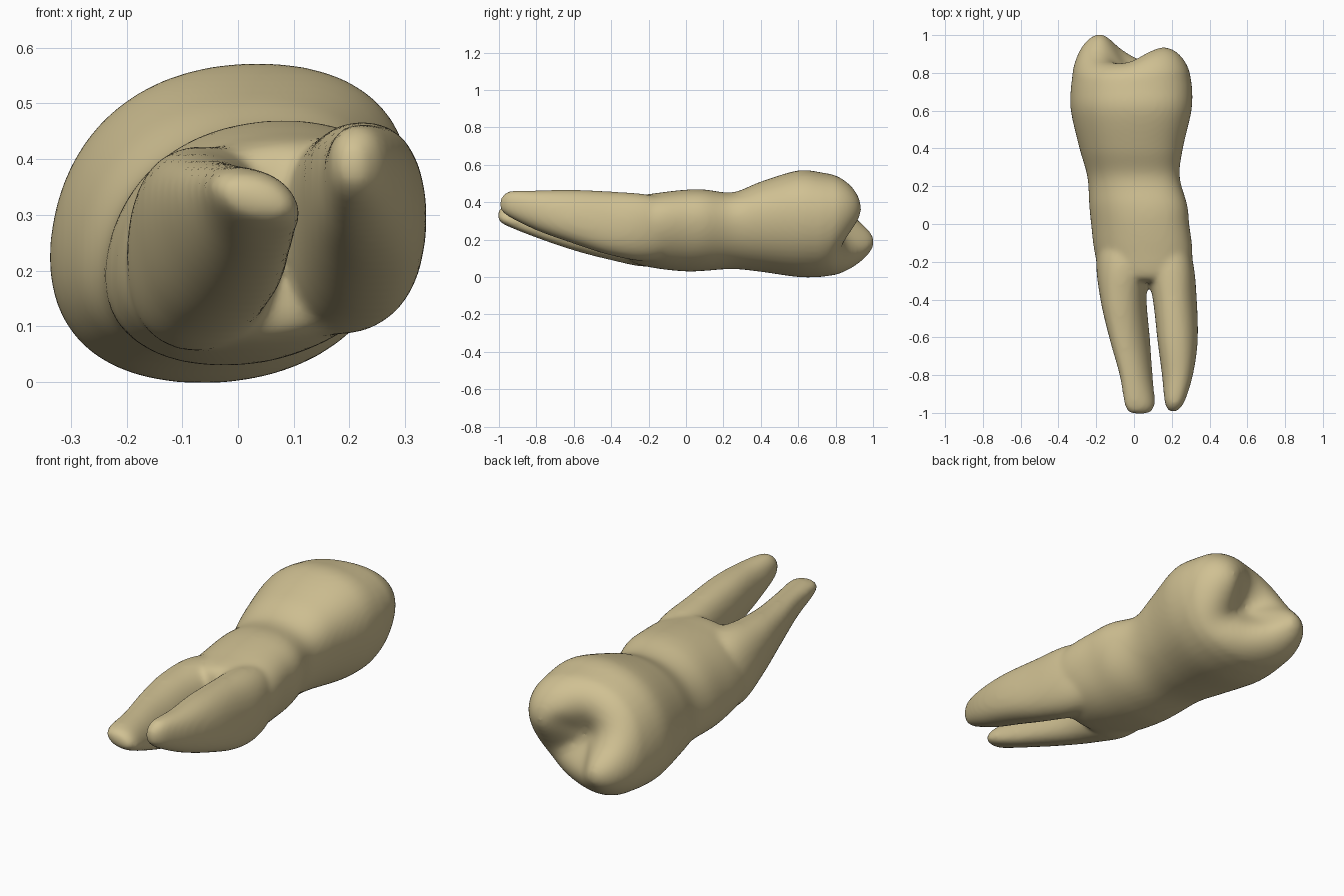
import bpy, bmesh, math

if "Cube" in bpy.data.objects:
    bpy.data.objects.remove(bpy.data.objects["Cube"])

N = 48  # points around each cross-section

# cross-sections: y, x min, x max, z min, z max, sideways skew
BODY = [(-0.31, -0.12, 0.24, 0.12, 0.36, 0.03), (-0.28, -0.17, 0.29, 0.075, 0.425, 0.04),
        (-0.15, -0.207, 0.308, 0.045, 0.45, 0.05),
        (0.0, -0.225, 0.29, 0.03, 0.467, 0.055), (0.1, -0.235, 0.28, 0.033, 0.468, 0.055),
        (0.25, -0.245, 0.24, 0.043, 0.453, 0.05), (0.4, -0.287, 0.257, 0.028, 0.51, 0.05),
        (0.6, -0.333, 0.303, 0.0, 0.57, 0.05), (0.72, -0.333, 0.307, 0.0, 0.56, 0.05)]
LEFT_ROOT = [(-0.995, -0.03, 0.09, 0.295, 0.365, -0.02), (-0.95, -0.05, 0.11, 0.27, 0.383, -0.025),
             (-0.8, -0.075, 0.097, 0.21, 0.39, -0.03), (-0.6, -0.13, 0.082, 0.142, 0.40, -0.035),
             (-0.4, -0.177, 0.066, 0.09, 0.415, -0.02), (-0.2, -0.2, 0.075, 0.055, 0.42, 0.01),
             (0.0, -0.17, 0.08, 0.1, 0.36, 0.03)]
RIGHT_ROOT = [(-0.985, 0.18, 0.235, 0.35, 0.43, 0.0), (-0.94, 0.162, 0.268, 0.318, 0.46, 0.0),
              (-0.8, 0.148, 0.312, 0.25, 0.463, 0.0), (-0.62, 0.125, 0.337, 0.185, 0.467, -0.01),
              (-0.4, 0.1, 0.332, 0.115, 0.457, -0.01), (-0.2, 0.06, 0.312, 0.085, 0.44, 0.01),
              (0.0, 0.05, 0.25, 0.13, 0.39, 0.02)]


def spline(rows, steps=6):
    """Smooth in-between cross-sections (Catmull-Rom)."""
    out = []
    for i in range(len(rows) - 1):
        a, b, c, d = rows[max(i - 1, 0)], rows[i], rows[i + 1], rows[min(i + 2, len(rows) - 1)]
        for k in range(steps):
            t = k / steps
            out.append([0.5 * (2 * q + (r - p) * t + (2 * p - 5 * q + 4 * r - s) * t * t
                               + (3 * q - p - 3 * r + s) * t ** 3)
                        for p, q, r, s in zip(a, b, c, d)])
    return out + [list(rows[-1])]


def section(row, scale=1.0):
    """Points of a skewed, slightly squared ellipse."""
    y, x0, x1, z0, z1, skew = row
    cx, cz, w, h = (x0 + x1) / 2, (z0 + z1) / 2, (x1 - x0) / 2, (z1 - z0) / 2
    a = math.sqrt(max(w * w - skew * skew, 1e-6))
    pts = []
    for i in range(N):
        t = 2 * math.pi * i / N
        u, v = math.cos(t), math.sin(t)
        f = scale * (1 + 0.04 * math.sin(2 * t) ** 2)
        pts.append((cx + f * (a * u + skew * v), y, cz + f * h * v))
    return pts


def loft(bm, loops):
    rings = [[bm.verts.new(p) for p in loop] for loop in loops]
    for r, s in zip(rings, rings[1:]):
        for i in range(N):
            j = (i + 1) % N
            bm.faces.new((r[i], r[j], s[j], s[i]))
    bm.faces.new(rings[0])
    bm.faces.new(rings[-1])


def crest(deg):
    """Height of the chewing rim: two cusps, a low ridge and a groove."""
    def bump(centre, width, height):
        d = (deg - centre + 180) % 360 - 180
        return height * math.exp(-(d / width) ** 2)
    return 0.85 + bump(208, 40, 0.155) + bump(25, 38, 0.085) + bump(262, 30, 0.03) \
        + bump(65, 25, 0.02) - bump(322, 18, 0.02)


def crown_end():
    """Rings closing the crown: rounded rim falling into a central hollow."""
    base, top, peak, floor = BODY[-1], [], 0.55, 0.815
    for k in range(1, 25):
        r = 1 - k / 25
        ring = []
        for x, y, z in section(base, r):
            c = crest(math.degrees(math.atan2(z - 0.28, x + 0.014)))
            if r > peak:
                h = y + (c - y) * math.sqrt(max(0, 1 - ((r - peak) / (1 - peak)) ** 2))
            else:
                s = r / peak
                h = floor + (c - floor) * s * s * (3 - 2 * s)
            ring.append((x, h, z))
        top.append(ring)
    return top


# crown, neck and two roots as closed shells
bm = bmesh.new()
loft(bm, [section(r) for r in spline(BODY)] + crown_end())
for root in (LEFT_ROOT, RIGHT_ROOT):
    rows = spline(root)
    tip = list(rows[0])
    tip[0] -= 0.01
    loft(bm, [section(tip, 0.6)] + [section(r) for r in rows])
bmesh.ops.recalc_face_normals(bm, faces=bm.faces)
mesh = bpy.data.meshes.new("tooth")
bm.to_mesh(mesh)
bm.free()

tooth = bpy.data.objects.new("tooth", mesh)
bpy.context.collection.objects.link(tooth)
bpy.context.view_layer.objects.active = tooth
tooth.select_set(True)

# fuse the shells into one skin and soften the joins
fuse = tooth.modifiers.new("fuse", 'REMESH')
fuse.mode = 'VOXEL'
fuse.voxel_size = 0.012
fuse.use_smooth_shade = True
soft = tooth.modifiers.new("soften", 'SMOOTH')
soft.factor = 0.5
soft.iterations = 14
for name in ("fuse", "soften"):
    bpy.ops.object.modifier_apply(modifier=name)
bpy.ops.object.shade_smooth()

# ivory colour
ivory = bpy.data.materials.new("ivory")
ivory.diffuse_color = (0.63, 0.53, 0.29, 1)
ivory.use_nodes = True
ivory.node_tree.nodes["Principled BSDF"].inputs["Base Color"].default_value = ivory.diffuse_color
tooth.data.materials.clear()
tooth.data.materials.append(ivory)
